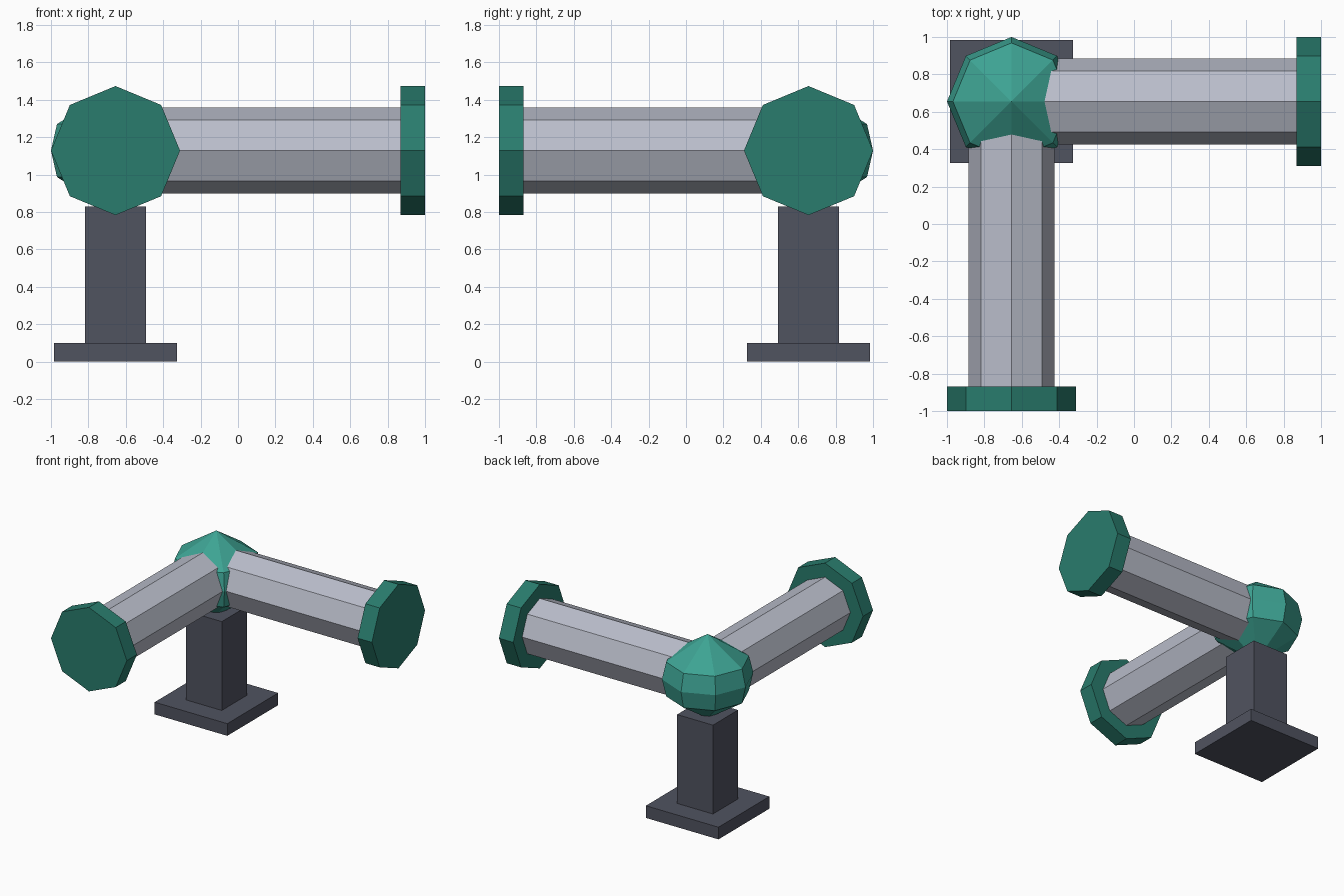
import bpy, bmesh, math
from mathutils import Vector

if "Cube" in bpy.data.objects:
    bpy.data.objects.remove(bpy.data.objects["Cube"])

def material(name, rgb):
    m = bpy.data.materials.new(name)
    m.diffuse_color = [((c / 255 + 0.055) / 1.055) ** 2.4 for c in rgb] + [1]
    m.use_nodes = True
    m.node_tree.nodes["Principled BSDF"].inputs["Base Color"].default_value = m.diffuse_color
    return m

STEEL = material("pale steel", (186, 190, 203))
DARK = material("dark slate", (80, 83, 96))
GREEN = material("deep green", (41, 124, 109))
TEAL = material("bright teal", (61, 163, 147))

CX, CY, CZ = -0.655, 0.655, 1.128   # centre of the elbow joint
HUB = Vector((CX, CY, CZ))
R = 0.345                           # flange and joint radius

def lathe(name, profile, axis, mat):
    """Eight-sided solid from (radius, distance) pairs along an axis from the joint."""
    axis = Vector(axis)
    up = Vector((1, 0, 0)) if axis.z else Vector((0, 0, 1))
    side = axis.cross(up)
    bm = bmesh.new()
    rings = []
    for r, d in profile:
        n = 8 if r else 1
        rings.append([bm.verts.new(HUB + axis * d + r * (
            up * math.cos(i * math.tau / 8) + side * math.sin(i * math.tau / 8)))
            for i in range(n)])
    for a, b in zip(rings, rings[1:]):
        for i in range(8):
            j = (i + 1) % 8
            quad = [a[i % len(a)], a[j % len(a)], b[j % len(b)], b[i % len(b)]]
            bm.faces.new(list(dict.fromkeys(quad)))
    for ring in (rings[0], rings[-1]):
        if len(ring) == 8:
            bm.faces.new(ring)
    bmesh.ops.recalc_face_normals(bm, faces=bm.faces)
    mesh = bpy.data.meshes.new(name)
    bm.to_mesh(mesh)
    bm.free()
    mesh.materials.append(mat)
    bpy.context.collection.objects.link(bpy.data.objects.new(name, mesh))

def box(name, half, z0, z1):
    bpy.ops.mesh.primitive_cube_add(size=1, location=(CX, CY, (z0 + z1) / 2))
    ob = bpy.context.object
    ob.name = name
    ob.scale = (2 * half, 2 * half, z1 - z0)
    ob.data.materials.append(DARK)

# Stand
box("base_plate", 0.33, 0, 0.1)
box("post", 0.163, 0.1, 0.83)

# Faceted joint
lathe("elbow_joint", [(0, -R), (0.313, -0.141), (R, 0), (0.313, 0.141), (0, R)],
      (0, 0, 1), TEAL)

# Two pipe arms, each ending in a flange
for label, axis in (("right", (1, 0, 0)), ("front", (0, -1, 0))):
    lathe(label + "_pipe", [(0.23, 0), (0.23, 1.53)], axis, STEEL)
    lathe(label + "_flange", [(R, 1.525), (R, 1.655)], axis, GREEN)
